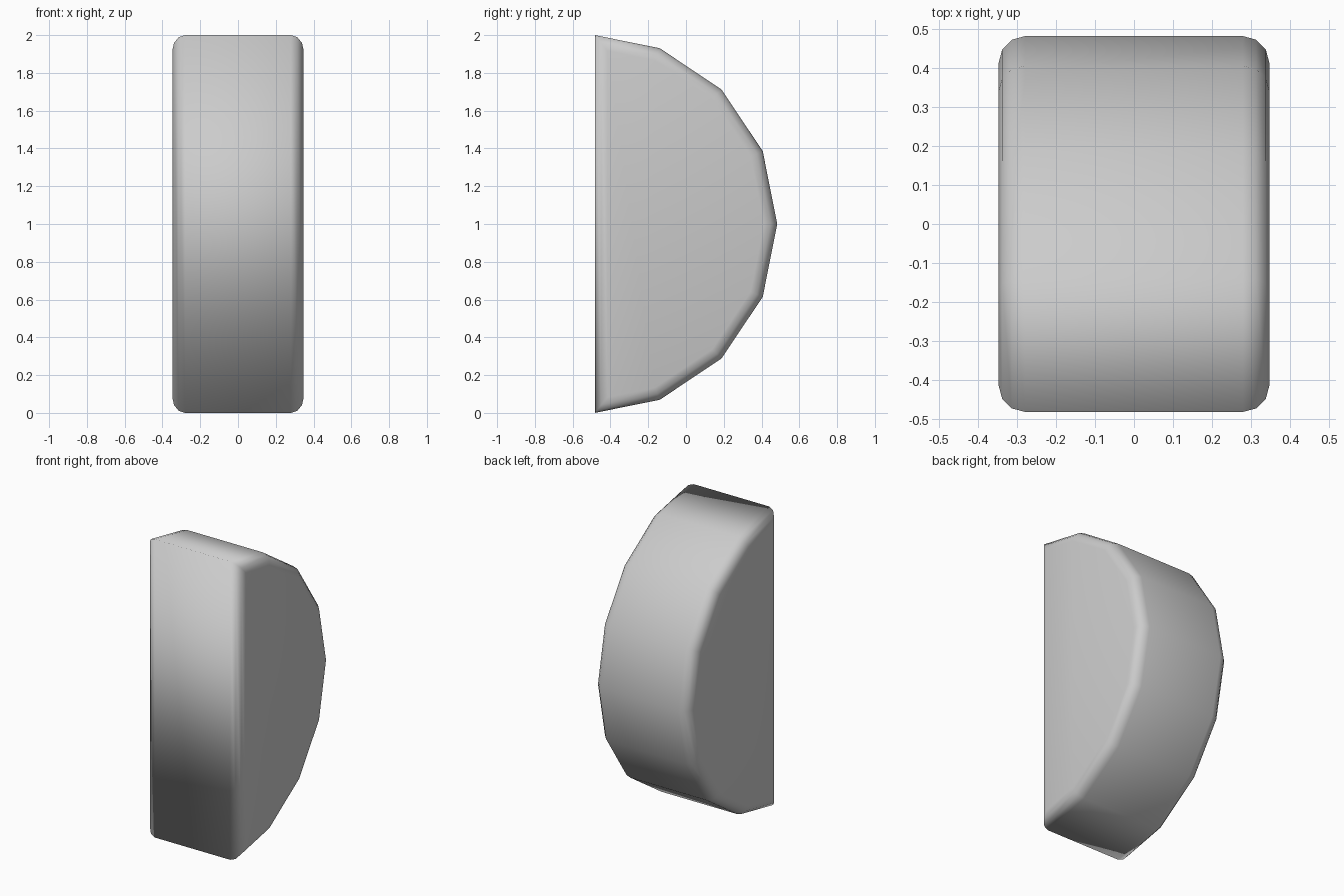
import bpy, bmesh, math

if "Cube" in bpy.data.objects:
    bpy.data.objects.remove(bpy.data.objects["Cube"])

HALF_W, RADIUS, BACK, FRONT = 0.348, 1.007, 0.483, -0.483
BEVEL = 0.068

# Half-disc profile in (y, z): arc of a 16-sided circle, trimmed flat at the front
step = math.pi / 8
arc = [(BACK - RADIUS + RADIUS * math.cos(i * step), 1 + RADIUS * math.sin(i * step))
       for i in range(-3, 4)]
profile = [(FRONT, 0.0)] + arc + [(FRONT, 2.0)]

# Extrude the profile across x
bm = bmesh.new()
left = bm.faces.new([bm.verts.new((-HALF_W, y, z)) for y, z in profile])
ext = bmesh.ops.extrude_face_region(bm, geom=[left], use_keep_orig=True)
bmesh.ops.translate(bm, vec=(2 * HALF_W, 0, 0),
                    verts=[g for g in ext["geom"] if isinstance(g, bmesh.types.BMVert)])
bmesh.ops.recalc_face_normals(bm, faces=bm.faces)

# Round over the outlines of both side faces only
rims = [e for e in bm.edges if abs(e.verts[0].co.x - e.verts[1].co.x) < 1e-5]
bmesh.ops.bevel(bm, geom=rims, offset=BEVEL, offset_type='OFFSET', segments=3,
                profile=0.5, affect='EDGES', clamp_overlap=True)
bmesh.ops.recalc_face_normals(bm, faces=bm.faces)
for f in bm.faces:
    f.smooth = True

mesh = bpy.data.meshes.new("half_round_block")
bm.to_mesh(mesh)
bm.free()
block = bpy.data.objects.new("half_round_block", mesh)
bpy.context.collection.objects.link(block)
